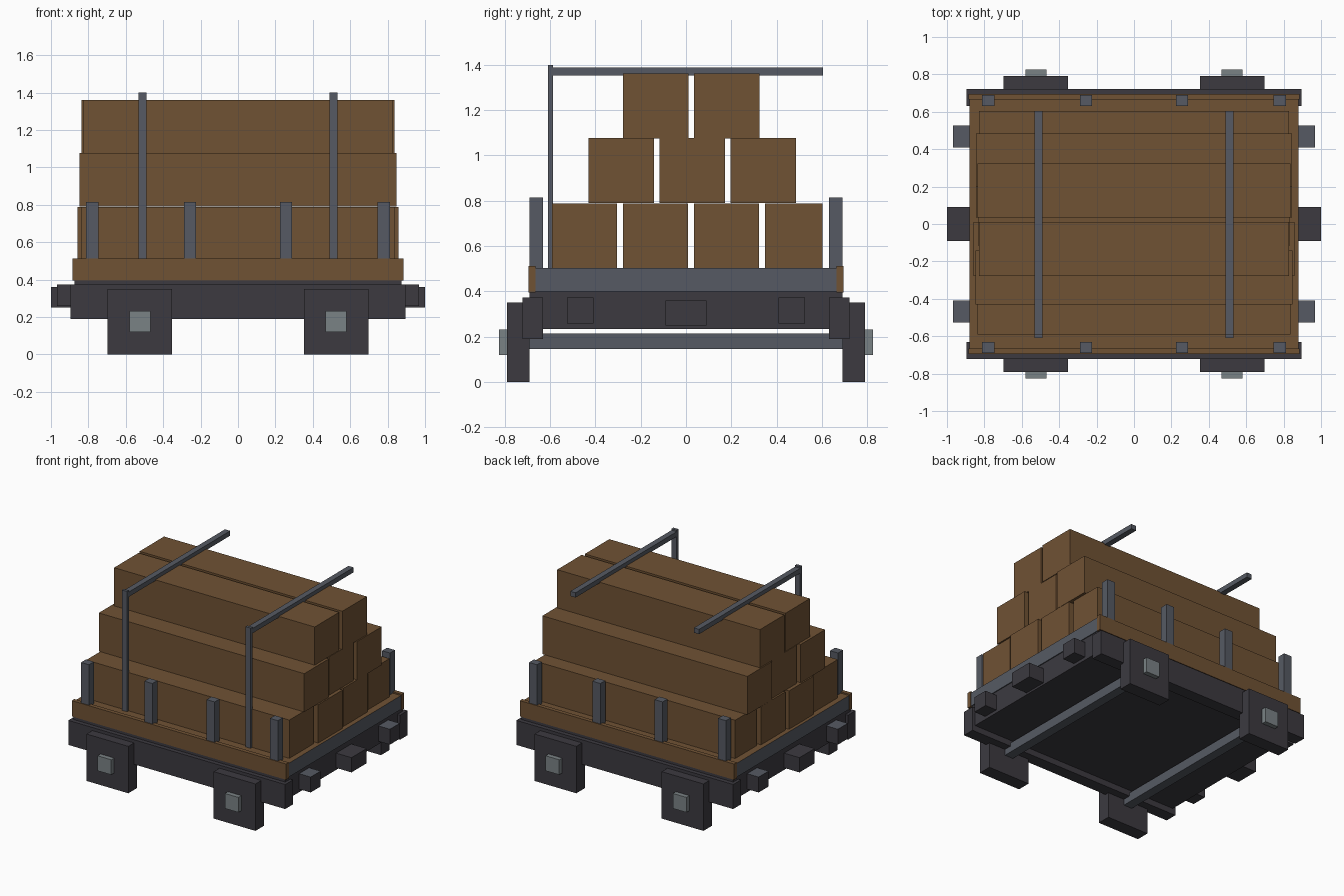
import bpy

cube = bpy.data.objects.get("Cube")
if cube:
    bpy.data.objects.remove(cube, do_unlink=True)


def material(name, rgb):
    m = bpy.data.materials.new(name)
    m.use_nodes = True
    m.diffuse_color = (*rgb, 1)
    m.node_tree.nodes["Principled BSDF"].inputs["Base Color"].default_value = (*rgb, 1)
    return m


wood = material("brown wood", (0.162, 0.084, 0.034))
steel = material("blue grey steel", (0.093, 0.102, 0.125))
iron = material("dark iron", (0.045, 0.042, 0.051))
pale = material("pale metal", (0.195, 0.223, 0.235))


def box(name, x, y, z, mat, top=None):
    """Box from (low, high) ranges, with an optional colour for its top face."""
    bpy.ops.mesh.primitive_cube_add(size=1)
    ob = bpy.context.object
    ob.name = name
    for v in ob.data.vertices:
        v.co = [r[0] if c < 0 else r[1] for c, r in zip(v.co, (x, y, z))]
    ob.data.materials.append(mat)
    if top:
        ob.data.materials.append(top)
        for p in ob.data.polygons:
            p.material_index = int(p.normal.z > 0.5)
    return ob


def span(centre, width):
    return (centre - width / 2, centre + width / 2)


def side(s, a, b):
    """Range a..b measured outward on the side with sign s."""
    return tuple(sorted((s * a, s * b)))


# Chassis and deck
box("chassis", (-0.873, 0.873), (-0.69, 0.69), (0.235, 0.4), iron)
box("deck", (-0.88, 0.88), (-0.667, 0.667), (0.4, 0.503), steel, wood)

for s, label in ((-1, "front"), (1, "back")):
    # Long side members
    box(label + "_side_beam", (-0.895, 0.895), side(s, 0.632, 0.722), (0.19, 0.373), iron)
    box(label + "_side_board", (-0.885, 0.885), side(s, 0.665, 0.696), (0.395, 0.513), wood)
    # Stakes holding the load
    for x in (-0.78, -0.257, 0.257, 0.78):
        box(label + "_stake", span(x, 0.066), side(s, 0.632, 0.69), (0.45, 0.815), steel)
    # Square wheel blocks and hubs
    for x in (-0.525, 0.525):
        box(label + "_wheel_block", span(x, 0.345), side(s, 0.69, 0.79), (0, 0.35), iron)
        box(label + "_hub", span(x, 0.112), side(s, 0.75, 0.825), (0.12, 0.232), pale)

# Axles and overhead rails with their posts
for s, label in ((-1, "right"), (1, "left")):
    box(label + "_axle", span(s * 0.525, 0.07), (-0.7, 0.7), (0.145, 0.215), steel)
    box(label + "_tall_post", span(s * 0.51, 0.043), (-0.61, -0.588), (0.5, 1.4), steel)
    box(label + "_overhead_rail", span(s * 0.51, 0.043), (-0.6, 0.605), (1.353, 1.389), steel)
    # Couplers and buffers on each end
    box(label + "_coupler", side(s, 0.85, 1.0), (-0.09, 0.09), (0.25, 0.36), iron)
    for y in (-0.467, 0.467):
        box(label + "_buffer", side(s, 0.85, 0.968), span(y, 0.117), (0.258, 0.373), iron, steel)

# Stacked timbers: each row has its height, first edge and half lengths
rows = (
    (0.503, -0.592, (0.838, 0.857, 0.845, 0.828)),
    (0.79, -0.43, (0.848, 0.832, 0.846)),
    (1.075, -0.278, (0.828, 0.837)),
)
for z, start, lengths in rows:
    for i, half in enumerate(lengths):
        y = start + i * 0.3135
        box("timber", (-half, half), (y, min(y + 0.288, 0.603)), (z, z + 0.286), wood)
